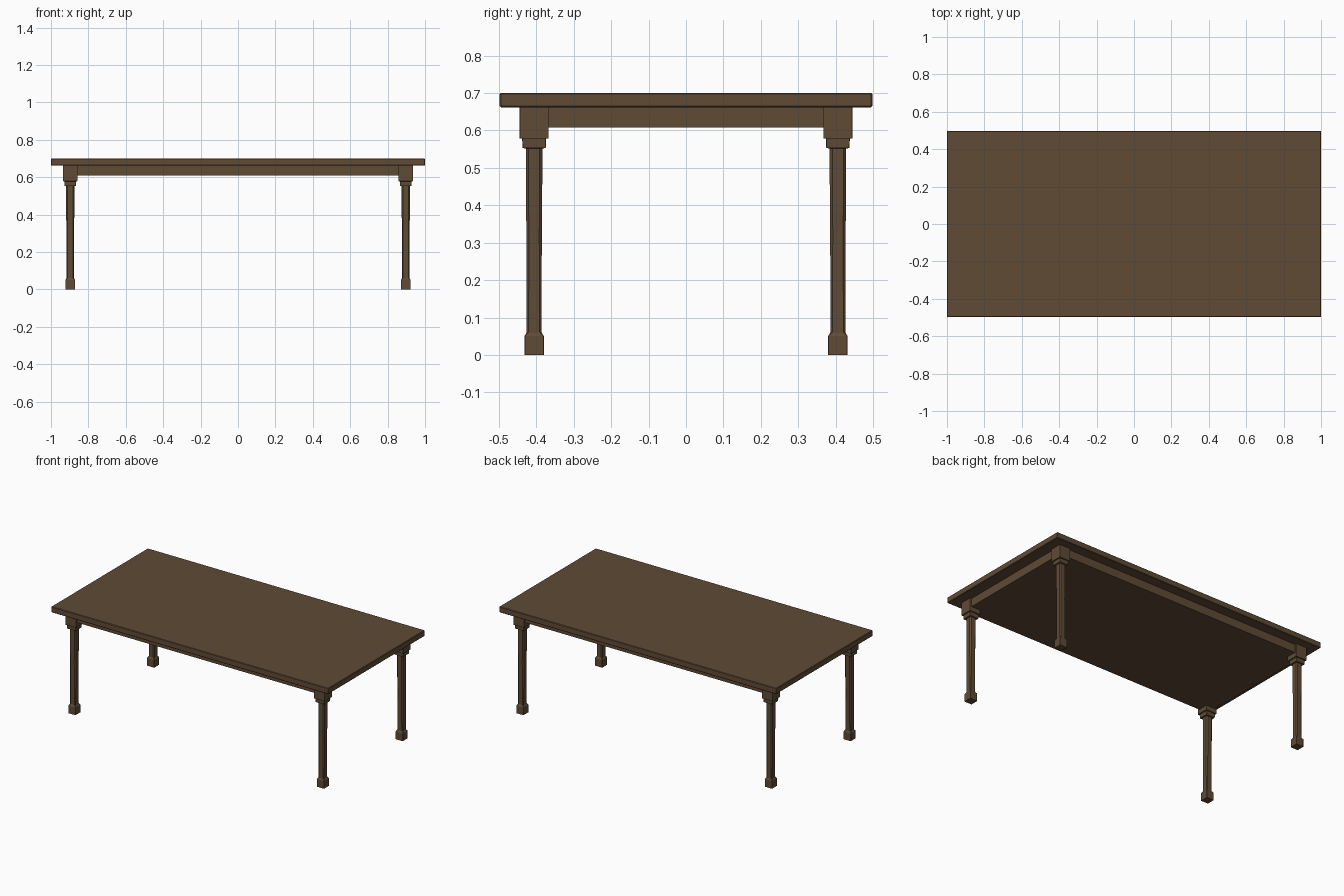
import bpy, bmesh

if "Cube" in bpy.data.objects:
    bpy.data.objects.remove(bpy.data.objects["Cube"])

wood = bpy.data.materials.new("dark_brown_wood")
wood.diffuse_color = (0.115, 0.07, 0.036, 1)
wood.use_nodes = True
wood.node_tree.nodes["Principled BSDF"].inputs["Base Color"].default_value = wood.diffuse_color


def finish(name, bm):
    bmesh.ops.recalc_face_normals(bm, faces=bm.faces)
    me = bpy.data.meshes.new(name)
    bm.to_mesh(me)
    bm.free()
    me.materials.append(wood)
    ob = bpy.data.objects.new(name, me)
    bpy.context.collection.objects.link(ob)
    return ob


def box(name, hx, hy, z0, z1, bevel=0.0):
    bm = bmesh.new()
    bmesh.ops.create_cube(bm, size=1)
    for v in bm.verts:
        v.co = (v.co.x * 2 * hx, v.co.y * 2 * hy, z0 + (v.co.z + 0.5) * (z1 - z0))
    if bevel:
        bmesh.ops.bevel(bm, geom=bm.edges[:], offset=bevel, segments=1, affect='EDGES')
    return finish(name, bm)


def loft(name, cx, cy, profile):
    # stack of chamfered square rings: (height, half width, corner chamfer)
    bm = bmesh.new()
    rings = []
    for z, h, c in profile:
        i = h - c
        pts = [(h, -i), (h, i), (i, h), (-i, h), (-h, i), (-h, -i), (-i, -h), (i, -h)]
        rings.append([bm.verts.new((cx + x, cy + y, z)) for x, y in pts])
    for a, b in zip(rings, rings[1:]):
        for k in range(8):
            n = (k + 1) % 8
            bm.faces.new((a[k], a[n], b[n], b[k]))
    bm.faces.new(rings[0][::-1])
    bm.faces.new(rings[-1])
    return finish(name, bm)


# table top with softened edges, and the solid apron below it
box("table_top", 1.0, 0.498, 0.662, 0.70, 0.003)
box("apron", 0.925, 0.433, 0.608, 0.664)

# legs: foot, tapered chamfered shaft, collar and square head block
LEG = [(0.0, 0.026, 0.001), (0.05, 0.026, 0.001), (0.06, 0.020, 0.005),
       (0.33, 0.0205, 0.007), (0.38, 0.0215, 0.007), (0.552, 0.022, 0.007),
       (0.553, 0.031, 0.001), (0.578, 0.032, 0.001),
       (0.579, 0.039, 0.001), (0.664, 0.039, 0.001)]
for sx, side in ((-1, "left"), (1, "right")):
    for sy, end in ((-1, "front"), (1, "back")):
        loft(f"{end}_{side}_leg", sx * 0.897, sy * 0.406, LEG)
